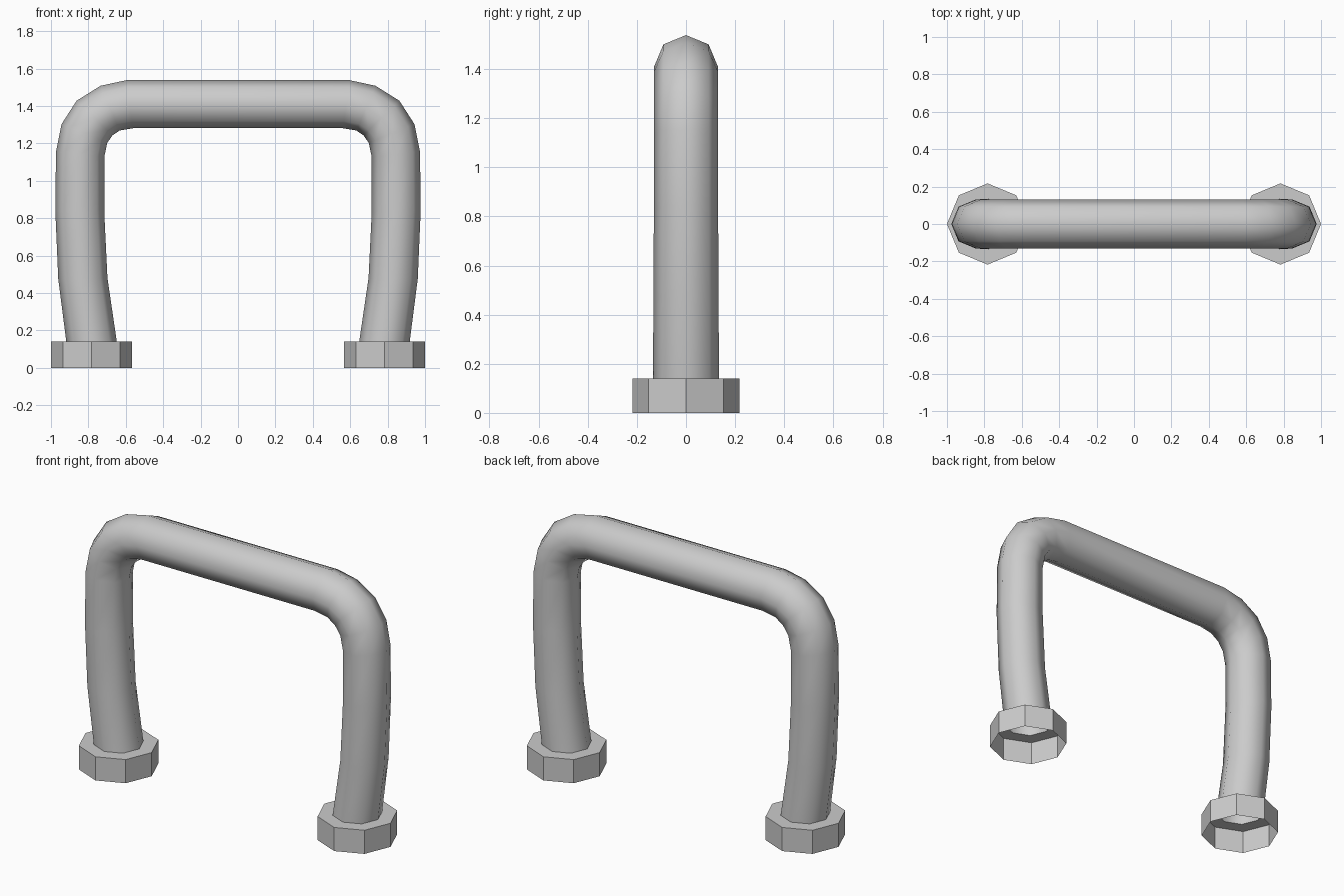
import bpy, bmesh, math

if "Cube" in bpy.data.objects:
    bpy.data.objects.remove(bpy.data.objects["Cube"])

SIDES = 8


def loft(name, rings, smooth):
    """Skin octagonal rings; each ring is (outer x, outer z, inner x, inner z, y radius)."""
    bm = bmesh.new()
    loops = []
    for ox, oz, ix, iz, ry in rings:
        cx, cz, dx, dz = (ox + ix) / 2, (oz + iz) / 2, (ox - ix) / 2, (oz - iz) / 2
        angles = [2 * math.pi * k / SIDES for k in range(SIDES)]
        loops.append([bm.verts.new((cx + dx * math.cos(a), ry * math.sin(a), cz + dz * math.cos(a)))
                      for a in angles])
    for a, b in zip(loops, loops[1:]):
        for k in range(SIDES):
            j = (k + 1) % SIDES
            f = bm.faces.new((a[k], a[j], b[j], b[k]))
            f.smooth = smooth
    bmesh.ops.recalc_face_normals(bm, faces=bm.faces)
    me = bpy.data.meshes.new(name)
    bm.to_mesh(me)
    bm.free()
    ob = bpy.data.objects.new(name, me)
    bpy.context.collection.objects.link(ob)
    return ob


def mirrored(rings):
    return [(-ox, oz, -ix, iz, ry) for ox, oz, ix, iz, ry in rings]


# Right half of the bent tube, from the collar up to the straight crossbar
half = [
    (0.918, 0.14, 0.648, 0.14, 0.135),
    (0.961, 0.475, 0.698, 0.48, 0.132),
    (0.977, 0.845, 0.715, 0.83, 0.131),
    (0.973, 1.155, 0.715, 1.128, 0.13),
    (0.944, 1.302, 0.699, 1.203, 0.13),
    (0.863, 1.428, 0.671, 1.243, 0.13),
    (0.735, 1.508, 0.633, 1.269, 0.13),
    (0.596, 1.538, 0.562, 1.281, 0.13),
]
loft("handle_tube", half + mirrored(half)[::-1], True)

# Hollow octagonal collars: open underneath, top ring meeting the tube
collar = [
    (1.0, 0.0, 0.566, 0.0, 0.217),
    (1.0, 0.14, 0.566, 0.14, 0.217),
    half[0],
]
loft("right_collar", collar, False)
loft("left_collar", mirrored(collar), False)
